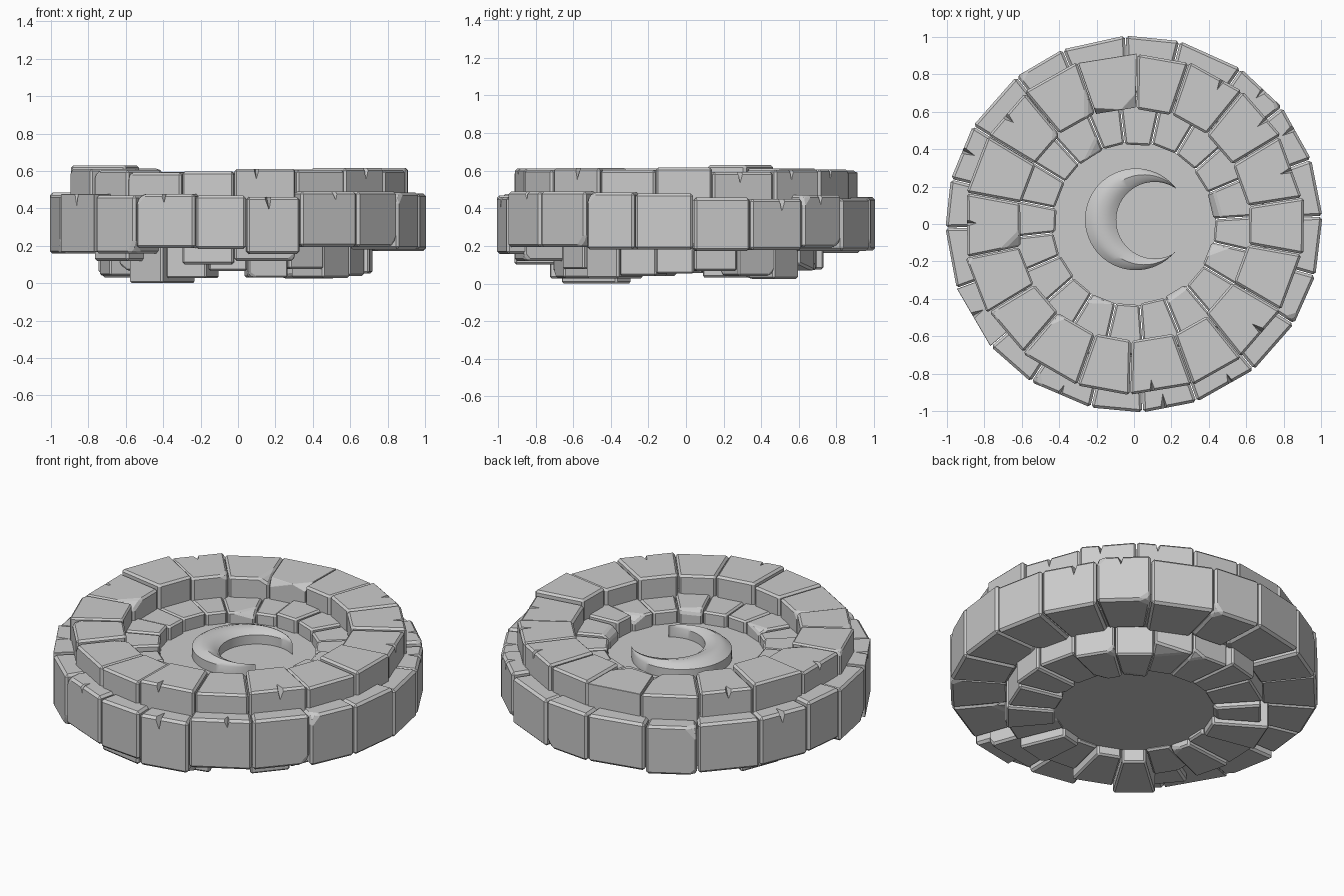
import bpy, bmesh, math, random
from mathutils import Vector

if "Cube" in bpy.data.objects:
    bpy.data.objects.remove(bpy.data.objects["Cube"])

random.seed(11)
R = random.uniform


def finish(bm, name):
    bmesh.ops.recalc_face_normals(bm, faces=bm.faces)
    me = bpy.data.meshes.new(name)
    bm.to_mesh(me)
    bm.free()
    ob = bpy.data.objects.new(name, me)
    bpy.context.collection.objects.link(ob)
    return ob


def smooth(ob, angle):
    bpy.ops.object.select_all(action='DESELECT')
    ob.select_set(True)
    bpy.context.view_layer.objects.active = ob
    bpy.ops.object.shade_smooth_by_angle(angle=math.radians(angle))


def polar(r, a, z):
    return Vector((r * math.cos(a), r * math.sin(a), z))


def hexahedron(bm, pts):
    v = [bm.verts.new(p) for p in pts]
    for f in ((0, 1, 2, 3), (4, 5, 6, 7), (0, 1, 5, 4), (1, 2, 6, 5), (2, 3, 7, 6), (3, 0, 4, 7)):
        bm.faces.new([v[i] for i in f])
    bmesh.ops.recalc_face_normals(bm, faces=bm.faces)


# One wedge stone: flat sided, randomly chipped corners, chamfered edges
def add_stone(ring, r0, r1, a0, a1, z0, z1, chips, bevel):
    bm = bmesh.new()
    g = 0.0025
    corners = [(r0, a0 + g / r0), (r1, a0 + g / r1), (r1, a1 - g / r1), (r0, a1 - g / r0)]
    pts = [polar(r, a, z) for z in (z0, z1) for r, a in corners]
    hexahedron(bm, pts)
    mid = sum(pts, Vector()) / 8
    for p in random.sample(pts, chips):
        n = (p - mid).normalized()
        n = Vector([c + R(-0.3, 0.3) for c in n]).normalized()
        if n.dot(p - mid) < 0.06:
            continue
        bmesh.ops.bisect_plane(bm, geom=bm.verts[:] + bm.edges[:] + bm.faces[:],
                               plane_co=p - n * R(0.015, 0.035), plane_no=n, clear_outer=True)
        bmesh.ops.holes_fill(bm, edges=[e for e in bm.edges if e.is_boundary])
    bmesh.ops.bevel(bm, geom=bm.edges[:], offset=bevel, segments=1, affect='EDGES', clamp_overlap=True)
    tmp = bpy.data.meshes.new("stone_tmp")
    bm.to_mesh(tmp)
    bm.free()
    ring.from_mesh(tmp)
    bpy.data.meshes.remove(tmp)


# Ring of stones; z0s and z1s give the bottom and top height of each stone
def stone_ring(name, r0, r1s, start, z0s, z1s, jitter, bevel, notches):
    n = len(z0s)
    step = 2 * math.pi / n
    cuts = [math.radians(start) + i * step + R(-jitter, jitter) * step for i in range(n)]
    cuts.append(cuts[0] + 2 * math.pi)
    ring = bmesh.new()
    for i in range(n):
        add_stone(ring, r0 + R(-0.008, 0.008), r1s[i], cuts[i], cuts[i + 1],
                  z0s[i], z1s[i], random.choice((0, 1, 1, 2, 2)), bevel)
    ob = finish(ring, name)
    # V-shaped cracks in the upper outer edge
    cb = bmesh.new()
    for i in random.sample(range(n), notches):
        a = cuts[i] + (cuts[i + 1] - cuts[i]) * R(0.35, 0.65)
        rim = r1s[i] * math.cos(step / 2)
        w, tip, dep = R(0.02, 0.03) / rim, a + R(-0.01, 0.01), R(0.06, 0.09)
        prism = [polar(rim + 0.02, a - w, z1s[i] + 0.01), polar(rim + 0.02, a + w, z1s[i] + 0.01),
                 polar(rim + 0.02, tip, z1s[i] - dep), polar(rim - dep, tip, z1s[i] + 0.01)]
        v = [cb.verts.new(p) for p in prism]
        for f in ((0, 1, 2), (0, 1, 3), (1, 2, 3), (2, 0, 3)):
            cb.faces.new([v[k] for k in f])
    cutter = finish(cb, name + "_crack_cutter")
    cutter.hide_render = True
    cutter.hide_set(True)
    mod = ob.modifiers.new("cracks", 'BOOLEAN')
    mod.operation, mod.solver, mod.object = 'DIFFERENCE', 'EXACT', cutter
    return ob


# Outer band of wide stones
stone_ring("outer_stones", 0.7, [1.008] * 20, 3, [R(0.155, 0.195) for _ in range(20)],
           [R(0.45, 0.49) for _ in range(20)], 0.1, 0.014, 7)

# Raised middle ring, a few stones hang lower at the front
bottoms = [0.2] * 18
bottoms[10], bottoms[12], bottoms[13] = 0.12, 0.1, 0.12
tops = [R(0.59, 0.617) for _ in bottoms]
tops[7] = 0.63
stone_ring("middle_stones", 0.62, [R(0.905, 0.92) for _ in bottoms], 10, bottoms, tops, 0.07, 0.012, 7)

# Inner ring, running under the middle ring and showing below as the foot
low = [R(0.02, 0.08) for _ in range(20)]
low[12] = 0.0
reach = [R(0.69, 0.75) for _ in low]
reach[12] = 0.78
stone_ring("inner_stones", 0.43, reach, 5, low, [R(0.47, 0.515) for _ in low], 0.1, 0.01, 3)

# Central round slab
bm = bmesh.new()
bmesh.ops.create_cone(bm, cap_ends=True, segments=64, radius1=0.44, radius2=0.44, depth=0.33)
bmesh.ops.translate(bm, vec=(0, 0, 0.245), verts=bm.verts)
smooth(finish(bm, "centre_slab"), 30)

# Crescent relief: domed section swept between two arcs
bm = bmesh.new()
N, base = 48, 0.40
rows = []
for i in range(N + 1):
    t = i / N
    ao, ai = math.radians(37 + 283 * t), math.radians(54 + 249 * t)
    o = Vector((0.01, 0.025, 0)) + polar(0.272, ao, 0)
    q = Vector((0.11, 0.02, 0)) + polar(0.205, ai, 0)
    h = 0.02 * math.sin(math.pi * t)
    section = [(0, base), (0, 0.465), (0.2, 0.475 + h * 0.6), (0.45, 0.48 + h), (0.8, 0.475 + h * 0.6),
               (1, 0.465), (1, base)]
    rows.append([bm.verts.new(o.lerp(q, s) + Vector((0, 0, z))) for s, z in section])
for a, b in zip(rows, rows[1:]):
    for k in range(7):
        m = (k + 1) % 7
        bm.faces.new((a[k], a[m], b[m], b[k]))
bm.faces.new(rows[0])
bm.faces.new(rows[-1])
smooth(finish(bm, "crescent_relief"), 35)
